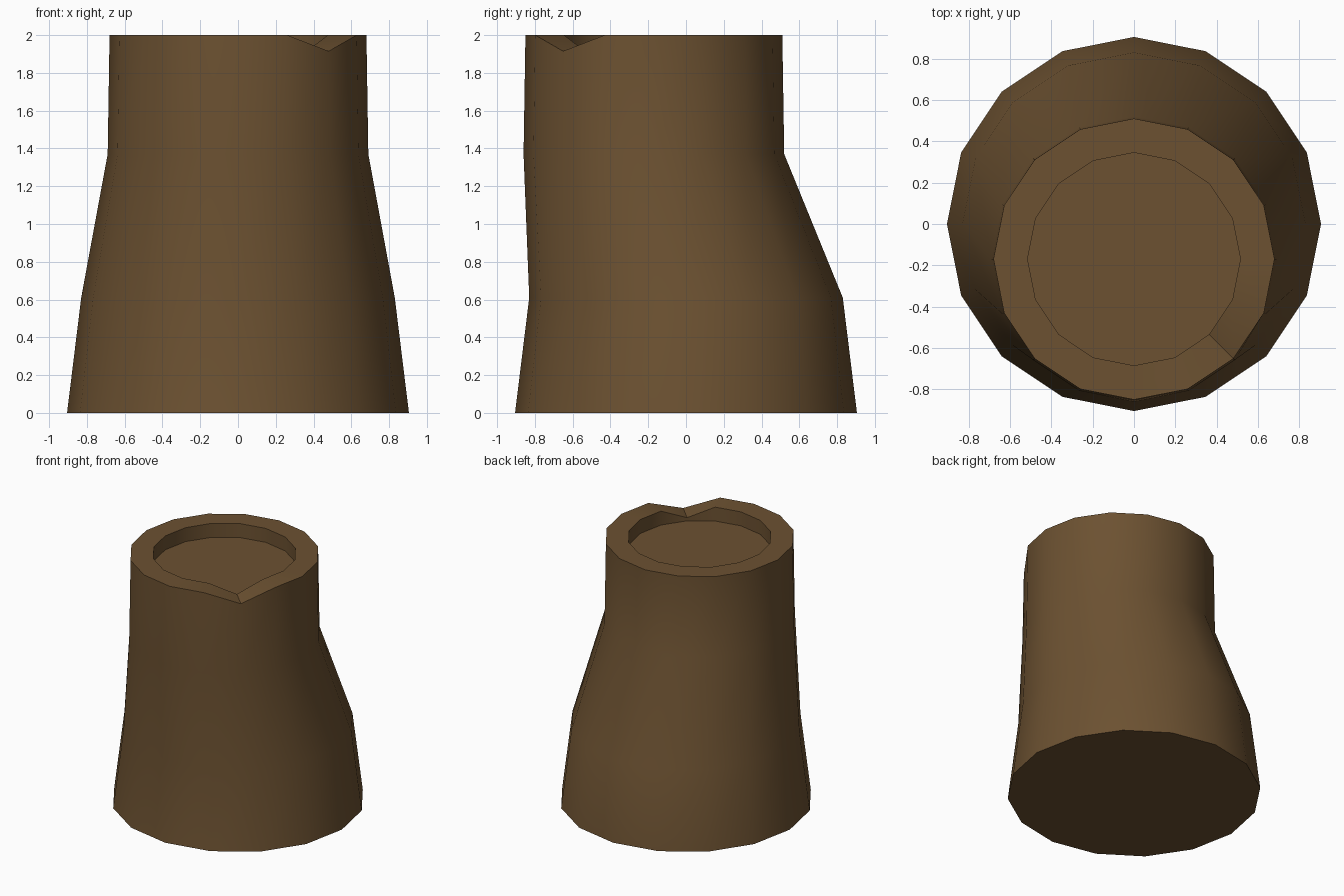
import bpy, bmesh, math

if "Cube" in bpy.data.objects:
    bpy.data.objects.remove(bpy.data.objects["Cube"])

SIDES = 16
brown = bpy.data.materials.new("bark brown")
brown.diffuse_color = (0.15, 0.083, 0.031, 1)
brown.use_nodes = True
brown.node_tree.nodes["Principled BSDF"].inputs["Base Color"].default_value = brown.diffuse_color

# Rings: height, radius, y offset (outer wall up, rim, recess)
rings = [(0, 0.905, 0), (0.61, 0.83, 0), (1.37, 0.69, -0.17),
         (2, 0.68, -0.17), (2, 0.515, -0.17), (1.89, 0.515, -0.17)]
bm = bmesh.new()
loops = []
for z, r, cy in rings:
    loops.append([bm.verts.new((r * math.cos(math.tau * i / SIDES),
                                cy + r * math.sin(math.tau * i / SIDES), z))
                  for i in range(SIDES)])

# Walls and rim
for low, high in zip(loops, loops[1:]):
    for i in range(SIDES):
        j = (i + 1) % SIDES
        bm.faces.new((low[i], low[j], high[j], high[i]))

# Underside and sunken top
bm.faces.new(loops[0][::-1])
bm.faces.new(loops[-1])

# Notch at the front right of the rim
for loop in loops[3:5]:
    loop[14].co.z = 1.915

bmesh.ops.recalc_face_normals(bm, faces=bm.faces)
mesh = bpy.data.meshes.new("tree_stump")
bm.to_mesh(mesh)
bm.free()
mesh.materials.append(brown)
stump = bpy.data.objects.new("tree_stump", mesh)
bpy.context.collection.objects.link(stump)

# Smooth bark with sharp rim
bpy.context.view_layer.objects.active = stump
stump.select_set(True)
bpy.ops.object.shade_smooth_by_angle(angle=math.radians(35))
